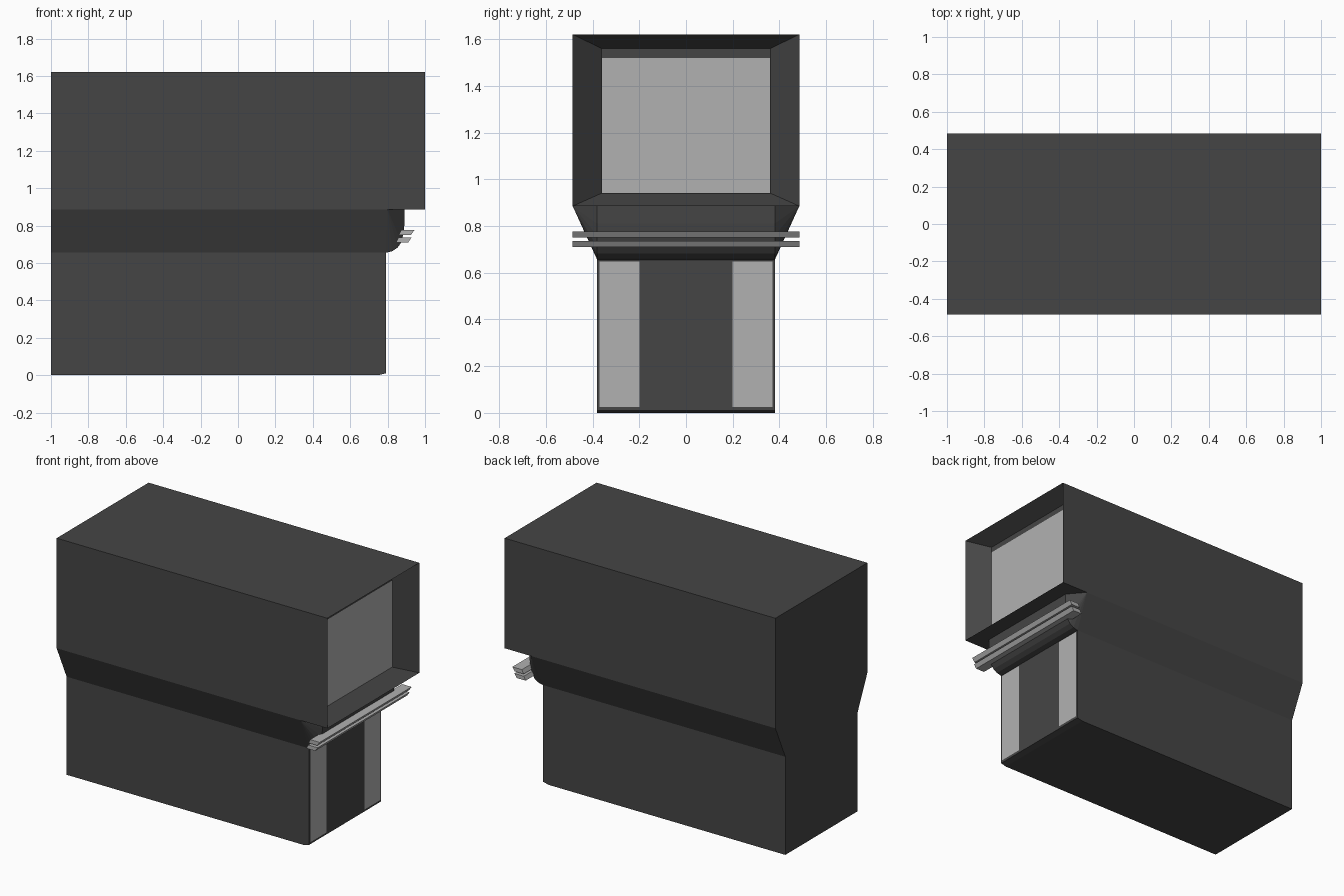
import bpy, bmesh
from mathutils import Vector

if "Cube" in bpy.data.objects:
    bpy.data.objects.remove(bpy.data.objects["Cube"])


def material(name, grey):
    m = bpy.data.materials.new(name)
    m.diffuse_color = (grey, grey, grey, 1)
    m.use_nodes = True
    m.node_tree.nodes["Principled BSDF"].inputs["Base Color"].default_value = m.diffuse_color
    return m


DARK = material("dark_panel", 0.06)
LIGHT = material("light_panel", 0.44)


def finish(name, bm, mat):
    bmesh.ops.recalc_face_normals(bm, faces=bm.faces)
    me = bpy.data.meshes.new(name)
    bm.to_mesh(me)
    bm.free()
    me.materials.append(mat)
    ob = bpy.data.objects.new(name, me)
    bpy.context.collection.objects.link(ob)
    return ob


def prism(profile, half):
    """Extrude an x/z profile across y from -half to +half."""
    bm = bmesh.new()
    face = bm.faces.new([bm.verts.new((x, -half, z)) for x, z in profile])
    out = bmesh.ops.extrude_face_region(bm, geom=[face])
    verts = [g for g in out["geom"] if isinstance(g, bmesh.types.BMVert)]
    bmesh.ops.translate(bm, verts=verts, vec=(0, 2 * half, 0))
    bmesh.ops.recalc_face_normals(bm, faces=bm.faces)
    return bm


def delete_hidden(bm, z):
    """Remove horizontal faces buried between stacked parts."""
    bm.normal_update()
    hidden = [f for f in bm.faces if all(abs(v.co.z - z) < 1e-4 for v in f.verts)]
    bmesh.ops.delete(bm, geom=hidden, context='FACES_ONLY')


def pane(name, x, y0, y1, z0, z1):
    """Thin light panel lying on an end wall."""
    bm = bmesh.new()
    vs = [bm.verts.new((x, y, z)) for y, z in ((y0, z0), (y1, z0), (y1, z1), (y0, z1))]
    face = bm.faces.new(vs)
    finish(name, bm, LIGHT)


# Lower storey, with a small chamfer at the toe
lower = prism([(-1, 0), (0.75, 0), (0.79, 0.01), (0.79, 0.655), (-1, 0.655)], 0.38)
delete_hidden(lower, 0.655)
finish("lower_body", lower, DARK)

# Flared waist with a rounded overhang at the end
curve = [(0.79, 0.655), (0.825, 0.663), (0.853, 0.682), (0.873, 0.71),
         (0.885, 0.76), (0.89, 0.81), (0.89, 0.885)]
waist = bmesh.new()
for s in (-1, 1):
    for x, z in curve + [(-1, 0.655)]:
        waist.verts.new((x, s * 0.38, z))
    for x in (-1, 0.80):
        waist.verts.new((x, s * 0.485, 0.885))
bmesh.ops.convex_hull(waist, input=waist.verts[:])
delete_hidden(waist, 0.655)
delete_hidden(waist, 0.885)
finish("flared_waist", waist, DARK)

# Upper storey with a tapered recess in the +x end
upper = prism([(-1, 0.885), (1, 0.885), (1, 1.62), (-1, 1.62)], 0.485)
front = max(upper.faces, key=lambda f: f.calc_center_median().x)
inner = bmesh.ops.extrude_discrete_faces(upper, faces=[front])["faces"][0]
for v in inner.verts:
    y = 0.362 if v.co.y > 0 else -0.362
    v.co = Vector((0.885, y, 1.56 if v.co.z > 1.2 else 0.94))
finish("upper_body", upper, DARK)

# Window and the two tall door side panes
pane("upper_window", 0.888, -0.36, 0.36, 0.942, 1.52)
for side, y0, y1 in (("left", -0.37, -0.20), ("right", 0.20, 0.37)):
    pane("door_pane_" + side, 0.793, y0, y1, 0.025, 0.647)

# Two slanted ledge slats above the door
for i in range(2):
    dx, dz = -0.015 * i, -0.04 * i
    slat = [(0.86, 0.75), (0.925, 0.75), (0.943, 0.776), (0.873, 0.776)]
    finish("ledge_slat_%d" % (i + 1),
           prism([(x + dx, z + dz) for x, z in slat], 0.485), LIGHT)
